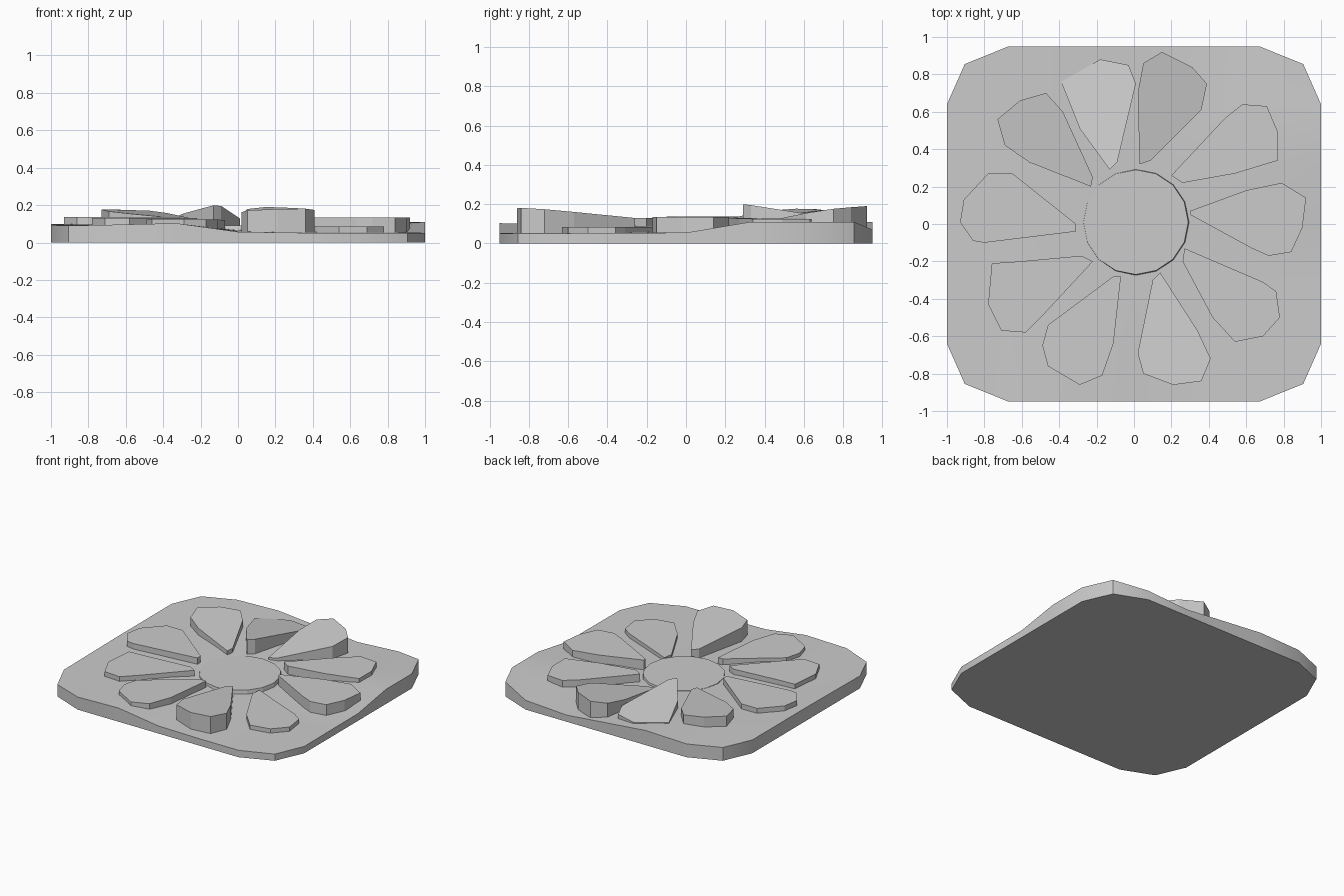
import bpy, bmesh
from math import hypot

if "Cube" in bpy.data.objects:
    bpy.data.objects.remove(bpy.data.objects["Cube"])


def finish(bm, name, angle=None):
    bmesh.ops.recalc_face_normals(bm, faces=bm.faces[:])
    mesh = bpy.data.meshes.new(name)
    bm.to_mesh(mesh)
    bm.free()
    obj = bpy.data.objects.new(name, mesh)
    bpy.context.collection.objects.link(obj)
    if angle:
        bpy.ops.object.select_all(action='DESELECT')
        bpy.context.view_layer.objects.active = obj
        obj.select_set(True)
        bpy.ops.object.shade_smooth_by_angle(angle=angle)
    return obj


# Base slab: wavy grid top with pulled-in corners, flat bottom
XS = [-1, -.67, -.33, 0, .33, .67, 1]
YS = [-.95, -.64, -.33, 0, .33, .64, .95]
FRONT = [.09, .095, .103, .057, .052, .052, .05]
MIDDLE = [.10, .095, .09, .07, .06, .055, .055]
REAR = [.10, .10, .10, .08, .07, .09, .11]
BACK = [.10, .10, .11, .08, .05, .07, .11]


def slab_height(i, y):
    for y0, y1, a, b in ((-.95, 0, FRONT, MIDDLE), (0, .33, MIDDLE, REAR), (.33, .95, REAR, BACK)):
        if y <= y1:
            t = (y - y0) / (y1 - y0)
            return a[i] * (1 - t) + b[i] * t


bm = bmesh.new()
grid = []
for y in YS:
    row = []
    for i, x in enumerate(XS):
        corner = abs(x) == 1 and abs(y) == .95
        px, py = (x * .905, y * .9) if corner else (x, y)
        row.append(bm.verts.new((px, py, slab_height(i, y))))
    grid.append(row)
for j in range(6):
    for i in range(6):
        bm.faces.new((grid[j][i], grid[j][i + 1], grid[j + 1][i + 1], grid[j + 1][i]))
rim = [e for e in bm.edges if e.is_boundary]
ext = bmesh.ops.extrude_edge_only(bm, edges=rim)["geom"]
for v in ext:
    if isinstance(v, bmesh.types.BMVert):
        v.co.z = 0
bmesh.ops.contextual_create(bm, geom=[e for e in ext if isinstance(e, bmesh.types.BMEdge) and e.is_boundary])
finish(bm, "base_slab", .5)

# Centre disk
bm = bmesh.new()
bmesh.ops.create_cone(bm, cap_ends=True, segments=16, radius1=.288, radius2=.28, depth=.05)
bmesh.ops.translate(bm, verts=bm.verts[:], vec=(.01, .01, .065))
finish(bm, "centre_disk")


# Petals: outline with flat top tilted from inner to outer height
def petal(name, z_in, z_out, *outline):
    bm = bmesh.new()
    top, low = [], []
    for x, y in outline:
        t = (hypot(x, y) - .3) / .6
        top.append(bm.verts.new((x, y, max(.055, z_in + (z_out - z_in) * t))))
        low.append(bm.verts.new((x, y, .045)))
    bm.faces.new(top)
    bm.faces.new(low[::-1])
    n = len(outline)
    for k in range(n):
        m = (k + 1) % n
        bm.faces.new((low[k], low[m], top[m], top[k]))
    finish(bm, name)


petal("petal_right", .135, .135, (.3, .05), (.63, -.13), (.72, -.17), (.84, -.15),
      (.9, -.02), (.92, .14), (.79, .22), (.6, .18), (.3, .07))
petal("petal_right_back", .13, .125, (.2, .26), (.26, .22), (.54, .27), (.77, .34),
      (.77, .49), (.71, .63), (.58, .64), (.49, .57))
petal("petal_back_right", .09, .185, (.03, .32), (.09, .34), (.36, .61), (.39, .75),
      (.31, .84), (.15, .92), (.05, .86), (.02, .7))
petal("petal_back_left", .202, .105, (-.13, .29), (-.09, .33), (.01, .75), (-.03, .85),
      (-.18, .88), (-.39, .76), (-.29, .51))
petal("petal_left_back", .12, .175, (-.23, .2), (-.22, .25), (-.38, .6), (-.47, .7),
      (-.61, .66), (-.73, .56), (-.69, .42), (-.56, .33))
petal("petal_left", .137, .137, (-.31, -.04), (-.31, 0), (-.65, .27), (-.78, .27),
      (-.91, .13), (-.93, .01), (-.86, -.09), (-.8, -.1))
petal("petal_left_front", .13, .13, (-.22, -.2), (-.28, -.17), (-.61, -.2), (-.76, -.21),
      (-.78, -.43), (-.71, -.57), (-.58, -.58), (-.47, -.47))
petal("petal_front_left", .12, .125, (-.07, -.28), (-.11, -.28), (-.46, -.54), (-.49, -.65),
      (-.46, -.76), (-.29, -.86), (-.17, -.81), (-.11, -.64))
petal("petal_front_right", .13, .18, (.14, -.26), (.1, -.3), (.02, -.69), (.05, -.8),
      (.21, -.86), (.36, -.84), (.41, -.72), (.34, -.57))
petal("petal_right_front", .085, .085, (.27, -.13), (.26, -.2), (.42, -.5), (.54, -.63),
      (.69, -.6), (.78, -.5), (.76, -.36), (.69, -.31))
